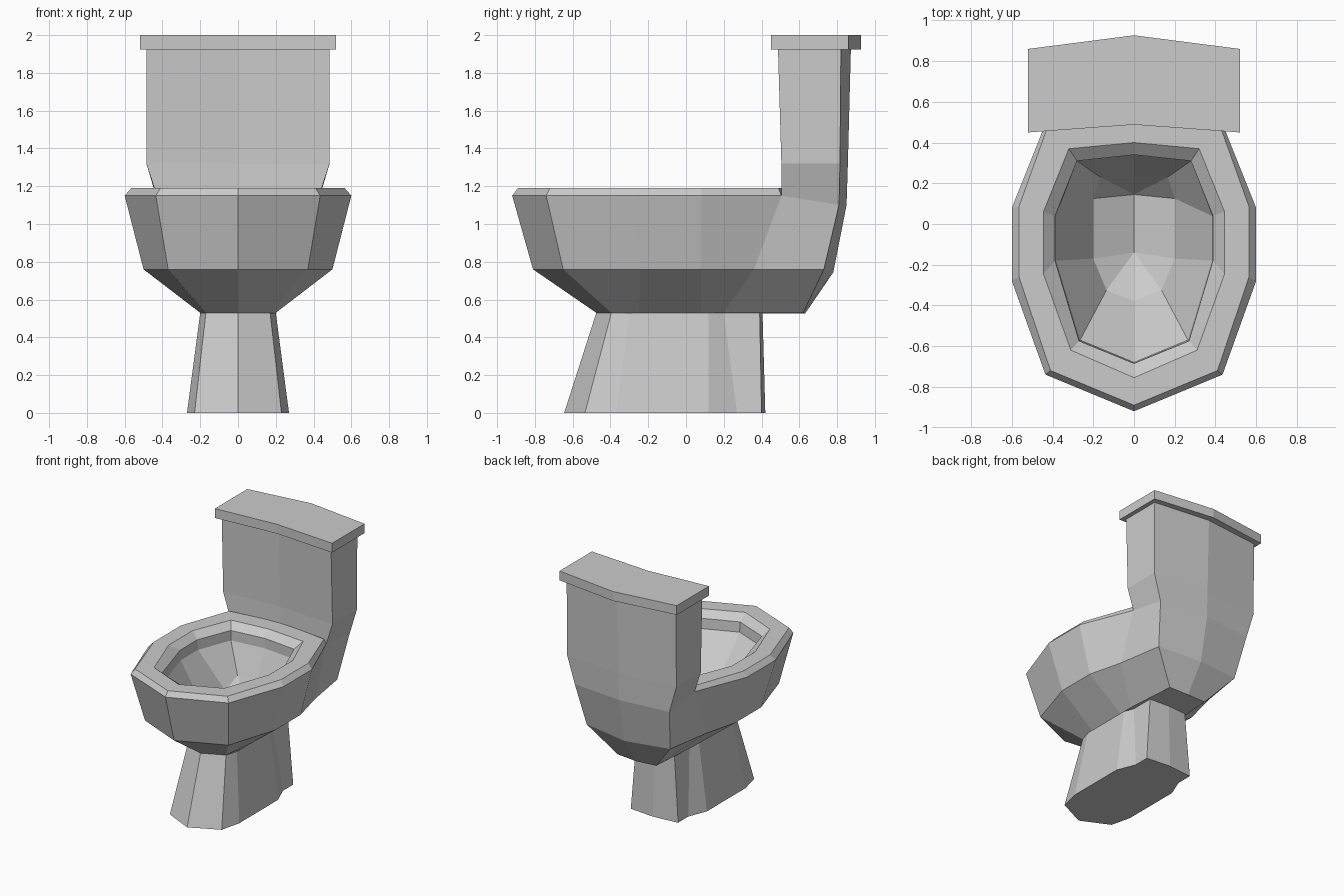
import bpy, bmesh

if "Cube" in bpy.data.objects:
    bpy.data.objects.remove(bpy.data.objects["Cube"])


def ring(z, pts):
    """Half outline from front centre to back centre, mirrored to a full loop."""
    half = [(p[0], p[1], p[2] if len(p) > 2 else z) for p in pts]
    return half + [(-x, y, zz) for x, y, zz in half[-2:0:-1]]


def loft(name, rings, cap_start=False, cap_end=False):
    bm = bmesh.new()
    loops = [[bm.verts.new(c) for c in r] for r in rings]
    n = len(loops[0])
    for a, b in zip(loops, loops[1:]):
        for i in range(n):
            j = (i + 1) % n
            bm.faces.new((a[i], a[j], b[j], b[i]))
    if cap_start:
        bm.faces.new(loops[0][::-1])
    if cap_end:
        bm.faces.new(loops[-1])
    bmesh.ops.remove_doubles(bm, verts=bm.verts[:], dist=0.0005)
    bmesh.ops.recalc_face_normals(bm, faces=bm.faces[:])
    me = bpy.data.meshes.new(name)
    bm.to_mesh(me)
    bm.free()
    ob = bpy.data.objects.new(name, me)
    bpy.context.collection.objects.link(ob)
    return ob


# Pedestal foot
loft("pedestal", [
    ring(0.0, [(0, -.645), (.23, -.535), (.27, -.37), (.27, .12), (.21, .27), (.21, .40), (0, .42)]),
    ring(.53, [(0, -.475), (.17, -.395), (.2, -.30), (.2, .12), (.17, .20), (.17, .39), (0, .405)]),
], cap_start=True)

# Outer bowl shell, running back under the tank
loft("bowl_shell", [
    ring(.53, [(0, -.475), (.17, -.395), (.2, -.25), (.2, .08), (.2, .20), (.17, .62), (0, .63, .525)]),
    ring(.76, [(0, -.81), (.37, -.65), (.5, -.24), (.5, .08), (.43, .36), (.37, .73), (0, .78, .745)]),
    ring(1.15, [(0, -.92), (.435, -.74), (.6, -.28), (.6, .08), (.43, .505), (.42, .81, 1.1), (0, .85, 1.1)]),
], cap_start=True)

# Rim and hollow basin, ending in a V-shaped floor
loft("rim_and_basin", [
    ring(1.15, [(0, -.92), (.435, -.74), (.6, -.28), (.6, .08), (.43, .505), (0, .54)]),
    ring(1.19, [(0, -.89), (.41, -.72), (.565, -.26), (.565, .085), (.42, .49), (0, .54)]),
    ring(1.19, [(0, -.755), (.31, -.62), (.445, -.245), (.445, .06), (.32, .37), (0, .40)]),
    ring(1.14, [(0, -.685), (.27, -.575), (.388, -.18), (.388, .04), (.28, .31), (0, .34)]),
    ring(1.06, [(0, -.68), (.265, -.57), (.383, -.18), (.383, .04), (.28, .31), (0, .34)]),
    ring(.75, [(0, -.38), (.135, -.325), (.2, -.17), (.2, .125), (.165, .23, .84), (0, .24, .84)]),
    ring(.64, [(0, -.14)] * 3 + [(0, .145)] * 3),
])

# Tank with creased front and back
loft("tank", [
    ring(1.15, [(0, .53), (.43, .505), (.42, .81, 1.1), (0, .85, 1.1)]),
    ring(1.32, [(0, .535), (.485, .505), (.485, .815), (0, .857)]),
    ring(1.93, [(0, .52), (.485, .487), (.485, .82), (0, .873)]),
], cap_end=True)

# Tank lid
lid = [(0, .488), (.52, .45), (.52, .86), (0, .927)]
loft("tank_lid", [ring(1.925, lid), ring(2.0, lid)], cap_start=True, cap_end=True)
